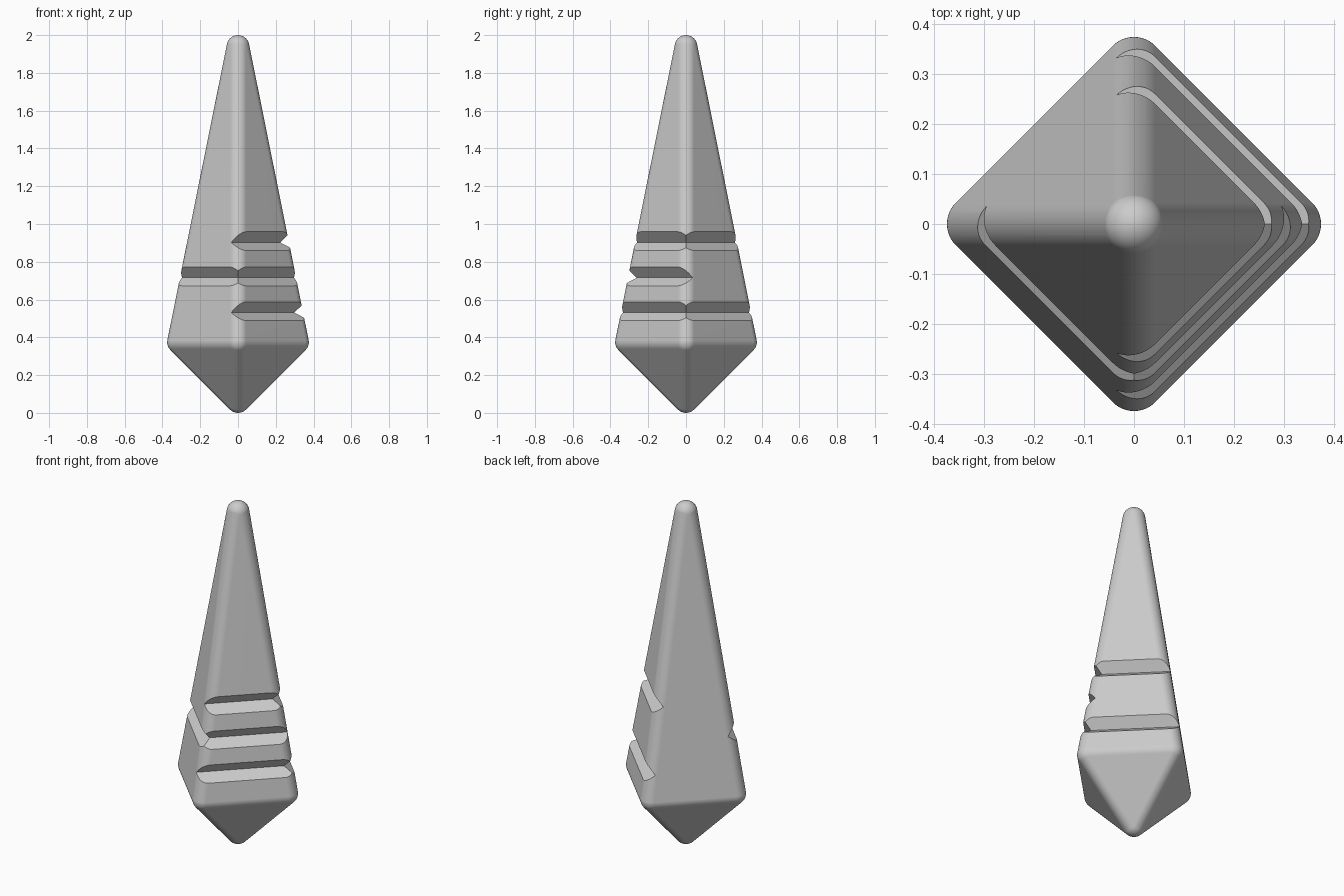
import bpy, bmesh, math
from mathutils import Matrix, Vector

if "Cube" in bpy.data.objects:
    bpy.data.objects.remove(bpy.data.objects["Cube"], do_unlink=True)

RADIUS = 0.06                 # rounding of every corner and edge
SPREAD, WAIST = 0.315, 0.375  # corner ball distance and height
TOP = 2 - RADIUS
DEPTH = 0.05                  # notch depth

grey = bpy.data.materials.new("stone grey")
grey.use_nodes = True
COLOUR = (0.6, 0.6, 0.6, 1)
grey.diffuse_color = COLOUR
grey.node_tree.nodes["Principled BSDF"].inputs["Base Color"].default_value = COLOUR


def make_object(name, bm):
    mesh = bpy.data.meshes.new(name)
    bm.to_mesh(mesh)
    bm.free()
    mesh.materials.append(grey)
    obj = bpy.data.objects.new(name, mesh)
    bpy.context.collection.objects.link(obj)
    return obj


# Rounded spike: the hull around six balls
bm = bmesh.new()
centres = [(0, 0, RADIUS), (0, 0, TOP)]
centres += [(s * SPREAD, 0, WAIST) for s in (-1, 1)]
centres += [(0, s * SPREAD, WAIST) for s in (-1, 1)]
for centre in centres:
    bmesh.ops.create_uvsphere(bm, u_segments=48, v_segments=24, radius=RADIUS,
                              matrix=Matrix.Translation(centre))
hull = bmesh.ops.convex_hull(bm, input=bm.verts[:])
inside = {g for g in hull["geom_interior"] + hull["geom_unused"]
          if isinstance(g, bmesh.types.BMVert)}
bmesh.ops.delete(bm, geom=list(inside), context="VERTS")
bmesh.ops.dissolve_limit(bm, angle_limit=math.radians(0.5),
                         verts=bm.verts[:], edges=bm.edges[:])
bmesh.ops.recalc_face_normals(bm, faces=bm.faces[:])
spike = make_object("notched_spike", bm)

# Square bars, turned on edge and leaned with the side, cut the notches
lean = math.atan2(SPREAD / math.sqrt(2), TOP - WAIST)


def notch_cutter(turn, height):
    taper = (TOP - height) / (TOP - WAIST)
    reach = SPREAD / math.sqrt(2) * taper + RADIUS / math.cos(lean)
    size = 0.2
    out = size / math.sqrt(2) - DEPTH
    bm = bmesh.new()
    bmesh.ops.create_cube(bm, matrix=(
        Matrix.Rotation(math.radians(turn), 4, "Z")
        @ Matrix.Translation((reach, 0, height))
        @ Matrix.Rotation(-lean, 4, "Y")
        @ Matrix.Translation((out, 0, 0))
        @ Matrix.Rotation(math.radians(45), 4, "Y")
        @ Matrix.Diagonal((size, 2, size, 1))))
    cutter = make_object("notch_cutter", bm)
    cutter.hide_render = True
    return cutter


LOW, MIDDLE, HIGH = 0.5385, 0.7225, 0.9095
notches = {-45: (LOW, MIDDLE, HIGH), 45: (LOW, HIGH), -135: (MIDDLE,)}
cutters = [notch_cutter(turn, z) for turn, heights in notches.items() for z in heights]
for cutter in cutters:
    cut = spike.modifiers.new("notch", "BOOLEAN")
    cut.operation, cut.solver, cut.object = "DIFFERENCE", "EXACT", cutter

# Bake the cuts and drop the cutters
depsgraph = bpy.context.evaluated_depsgraph_get()
carved = bpy.data.meshes.new_from_object(spike.evaluated_get(depsgraph))
spike.modifiers.clear()
spike.data = carved
for cutter in cutters:
    bpy.data.objects.remove(cutter, do_unlink=True)

# Soft rounded edges, crisp notches
bpy.ops.object.select_all(action="DESELECT")
spike.select_set(True)
bpy.context.view_layer.objects.active = spike
bpy.ops.object.shade_smooth_by_angle(angle=math.radians(25))
weighted = spike.modifiers.new("even shading", "WEIGHTED_NORMAL")
weighted.keep_sharp = True
